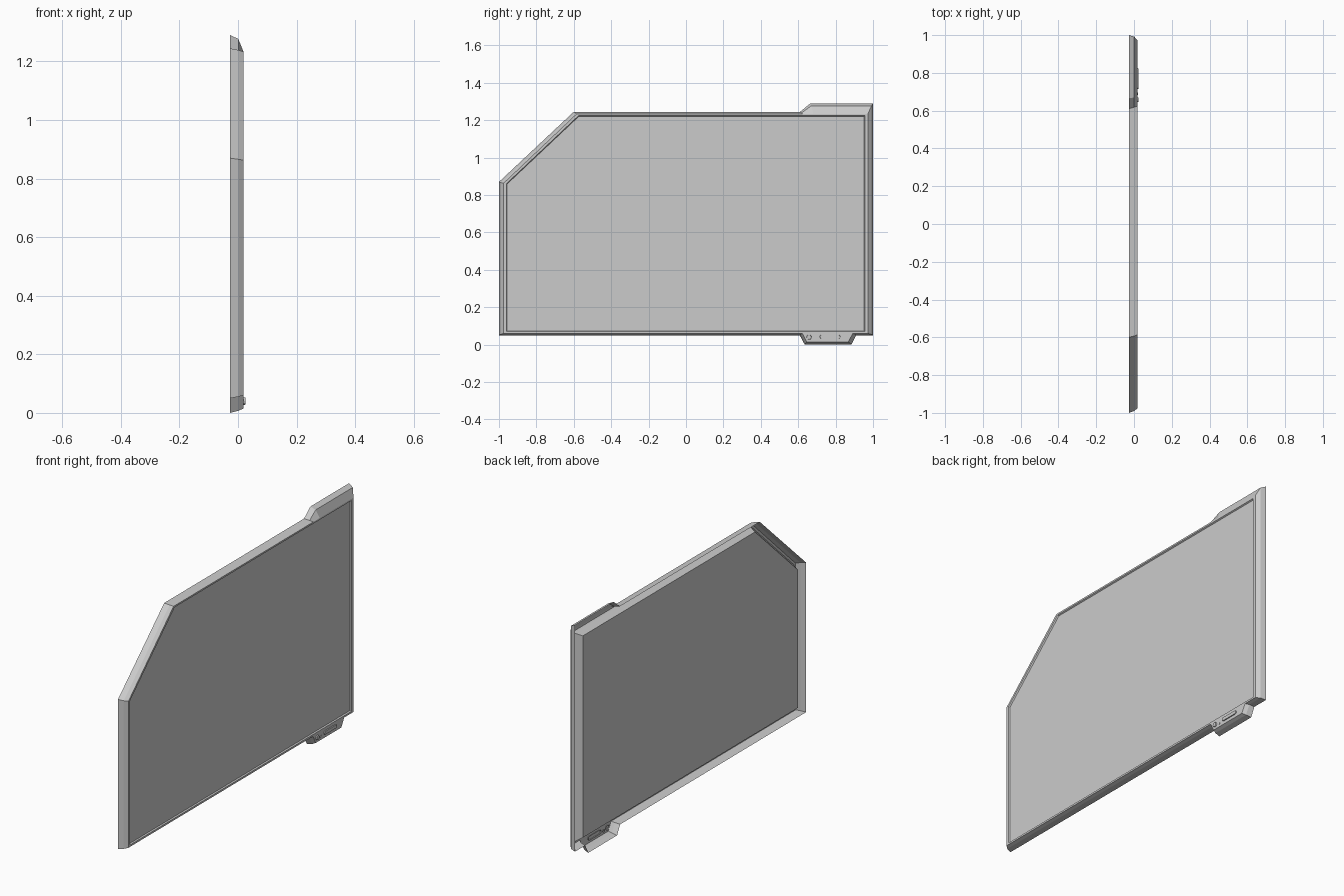
import bpy, bmesh, math

if "Cube" in bpy.data.objects:
    bpy.data.objects.remove(bpy.data.objects["Cube"])


def finish(name, bm):
    mesh = bpy.data.meshes.new(name)
    bm.to_mesh(mesh)
    bm.free()
    ob = bpy.data.objects.new(name, mesh)
    bpy.context.collection.objects.link(ob)
    return ob


def loft(name, sections, cap=False, back_cap=False):
    """Join clockwise (y, z) outlines at rising x; optionally close the ends."""
    bm = bmesh.new()
    rings = [[bm.verts.new((x, y, z)) for y, z in pts] for x, pts in sections]
    n = len(rings[0])
    for a, b in zip(rings, rings[1:]):
        for i in range(n):
            j = (i + 1) % n
            bm.faces.new((b[i], b[j], a[j], a[i]))
    if cap:
        bm.faces.new(rings[-1][::-1])
    if back_cap:
        bm.faces.new(rings[0])
    return finish(name, bm)


def slot(y0, y1, z, r, n=6):
    """Clockwise stadium outline; a circle when y0 equals y1."""
    pts = []
    for cy, start in ((y1, 90), (y0, -90)):
        for k in range(n + 1):
            t = math.radians(start - 180 * k / n)
            pts.append((cy + r * math.cos(t), z + r * math.sin(t)))
    if y0 == y1:
        del pts[2 * n + 1], pts[n]
    return pts


# Outlines of the open-backed housing, with raised top corner and lower tab
back = [(-1, .05), (-1, .87), (-.6, 1.245), (.61, 1.245), (.665, 1.29), (1, 1.29),
        (1, .05), (.91, .05), (.885, 0), (.635, 0), (.608, .05)]
mid = [(-.99, .055), (-.99, .866), (-.593, 1.239), (.618, 1.239), (.67, 1.277), (.992, 1.277),
       (.992, .055), (.905, .055), (.878, .007), (.639, .007), (.614, .055)]
front = [(-.975, .06), (-.975, .863), (-.585, 1.233), (.625, 1.233), (.68, 1.233), (.972, 1.233),
         (.972, .06), (.892, .06), (.867, .015), (.645, .015), (.622, .06)]
opening = [(-.961, .07), (-.961, .86), (-.575, 1.224), (.625, 1.224), (.68, 1.224), (.956, 1.224),
           (.956, .07), (.892, .07), (.867, .07), (.645, .07), (.622, .07)]
loft("housing", [(-.027, back), (.001, mid), (.019, front), (.019, opening)])

# Recessed screen with a steep rim, backed by a tapered body
screen = [(-.957, .074), (-.957, .858), (-.573, 1.22), (.952, 1.22), (.952, .074)]
rim = [opening[i] for i in (0, 1, 2, 5, 6)]
rear = [(-.932, .1), (-.932, .855), (-.56, 1.205), (.93, 1.205), (.93, .1)]
loft("screen", [(.019, rim), (.012, screen)], cap=True)
loft("screen_body", [(-.026, rear), (.012, screen)], back_cap=True)

# Controls on the tab
loft("power_button", [(.014, slot(.658, .658, .04, .014)),
                      (.025, slot(.658, .658, .04, .012))], cap=True)
loft("indicator", [(.014, slot(.69, .69, .034, .007)),
                   (.022, slot(.69, .69, .034, .006))], cap=True)
loft("control_bar", [(.014, slot(.725, .815, .042, .011)),
                     (.024, slot(.725, .815, .042, .009))], cap=True)
